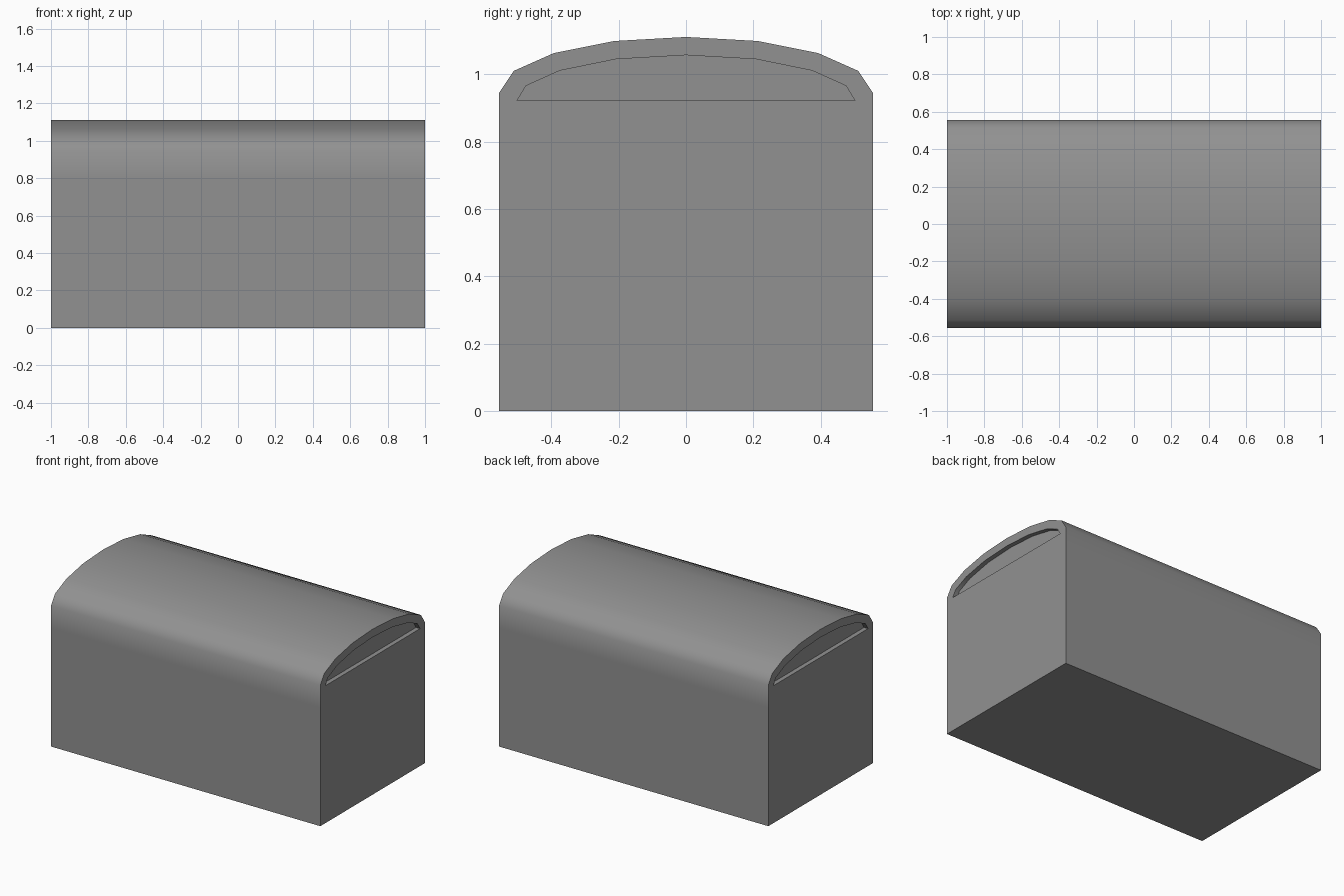
import bpy, bmesh, math

if "Cube" in bpy.data.objects:
    bpy.data.objects.remove(bpy.data.objects["Cube"])

HALF_LENGTH = 1.0
RECESS = 0.03


def mirrored(half):
    """Complete a right-to-centre (y, z) arc with its mirror image."""
    return half + [(-y, z) for y, z in reversed(half[:-1])]


# Domed lid cross-section, outer edge and recessed end panel
outer_arc = mirrored([(0.555, 0.945), (0.512, 1.01), (0.393, 1.063), (0.213, 1.099), (0, 1.111)])
inner_arc = mirrored([(0.502, 0.922), (0.475, 0.966), (0.375, 1.011), (0.208, 1.045), (0, 1.057)])
# Straight sides and base, going down the left and up the right
base = [(-0.555, 0.8), (-0.555, 0), (0.555, 0), (0.555, 0.8)]

bm = bmesh.new()


def ring(points, x):
    return [bm.verts.new((x, y, z)) for y, z in points]


def bridge(a, b):
    """Join two matching closed loops with quads."""
    n = len(a)
    for i in range(n):
        j = (i + 1) % n
        bm.faces.new((a[i], a[j], b[j], b[i]))


ends = []
n = len(outer_arc)
for side in (-1, 1):
    outer = ring(outer_arc + base, side * HALF_LENGTH)
    rim = ring(inner_arc, side * HALF_LENGTH)
    panel = ring(inner_arc, side * (HALF_LENGTH - RECESS))
    # Arched rim around the recess
    for i in range(n - 1):
        bm.faces.new((outer[i], outer[i + 1], rim[i + 1], rim[i]))
    # Flat end wall below the recess
    bm.faces.new(outer[n - 1:] + [outer[0], rim[0], rim[-1]])
    # Recess walls and panel
    bridge(rim, panel)
    bm.faces.new(panel)
    ends.append(outer)

# Long shell: dome, front, back and bottom
bridge(*ends)
bmesh.ops.recalc_face_normals(bm, faces=bm.faces)

mesh = bpy.data.meshes.new("domed_chest")
bm.to_mesh(mesh)
bm.free()

# Dark grey finish
grey = bpy.data.materials.new("dark_grey")
grey.diffuse_color = (0.286, 0.286, 0.286, 1)
grey.use_nodes = True
grey.node_tree.nodes["Principled BSDF"].inputs["Base Color"].default_value = grey.diffuse_color
mesh.materials.append(grey)

chest = bpy.data.objects.new("domed_chest", mesh)
bpy.context.collection.objects.link(chest)
bpy.context.view_layer.objects.active = chest
chest.select_set(True)
bpy.ops.object.shade_smooth_by_angle(angle=math.radians(45))
